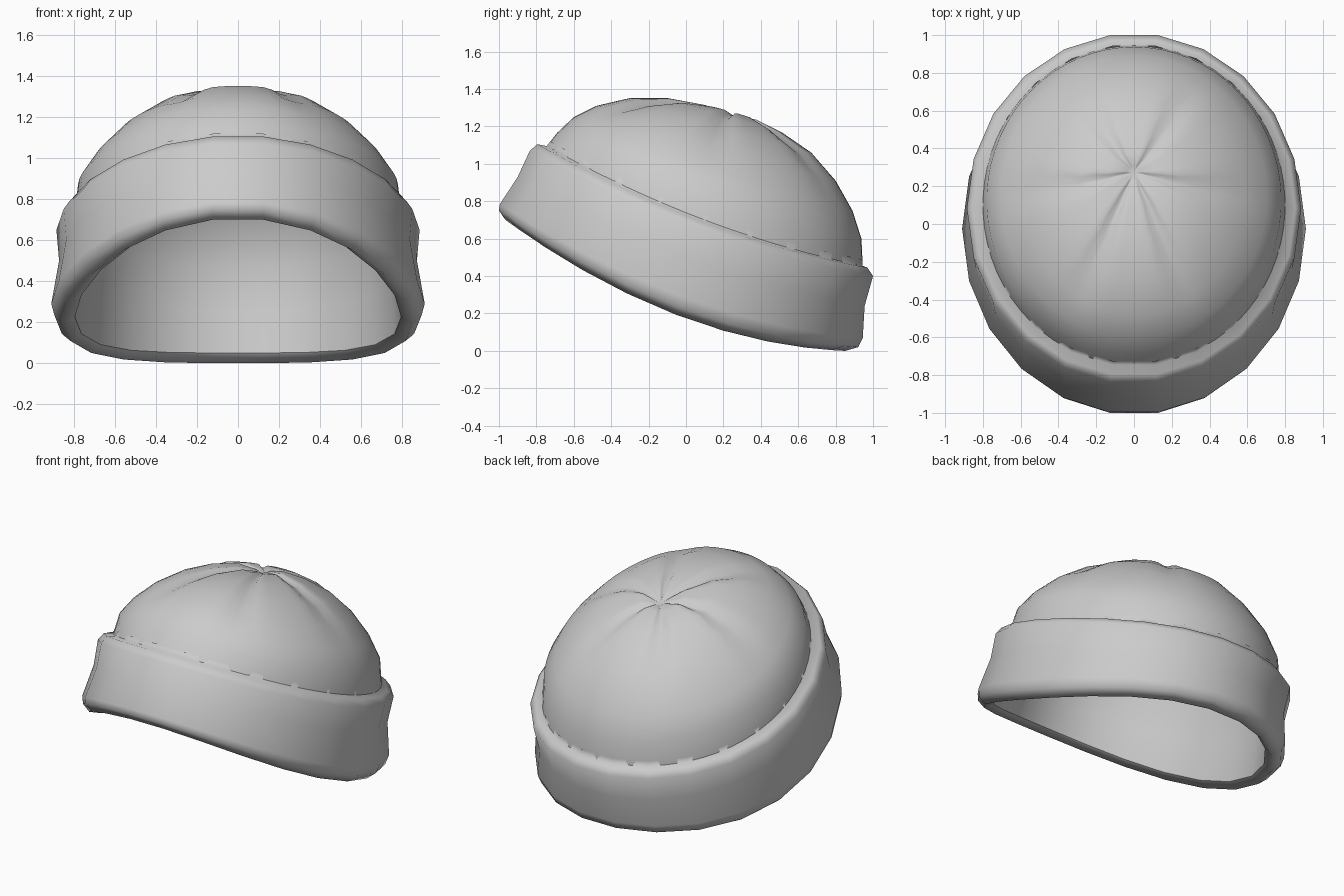
import bpy, bmesh, math

if "Cube" in bpy.data.objects:
    bpy.data.objects.remove(bpy.data.objects["Cube"])


def ring_point(ring, t, c_scale=1.0):
    """Point on an oval, sagging ring given by its front, side and back extremes."""
    yf, zf, xs, zs, yb, zb = ring
    c = -math.cos(t) * c_scale
    return [xs * math.sin(t),
            (yf + yb) / 2 + (yb - yf) / 2 * c,
            zs + (zb - zf) / 2 * c + ((zf + zb) / 2 - zs) * c * c]


def loft(name, rows, apex=None, flip=False):
    bm = bmesh.new()
    loops = [[bm.verts.new(p) for p in row] for row in rows]
    n = len(rows[0])
    for a, b in zip(loops, loops[1:]):
        for k in range(n):
            bm.faces.new((a[k], a[(k + 1) % n], b[(k + 1) % n], b[k]))
    if apex:
        tip = bm.verts.new(apex)
        for k in range(n):
            bm.faces.new((loops[-1][k], loops[-1][(k + 1) % n], tip))
    bmesh.ops.recalc_face_normals(bm, faces=bm.faces)
    if flip:
        bmesh.ops.reverse_faces(bm, faces=bm.faces)
    mesh = bpy.data.meshes.new(name)
    bm.to_mesh(mesh)
    bm.free()
    ob = bpy.data.objects.new(name, mesh)
    bpy.context.collection.objects.link(ob)
    for p in mesh.polygons:
        p.use_smooth = True
    return ob


N, M = 22, 66
FIT = 1 / math.cos(math.pi / N)


def coarse(r):
    return [ring_point(r, (k + .5) * 2 * math.pi / N, FIT) for k in range(N)]


# Each ring: front y, front z, side x, side z, back y, back z
# Folded cuff: valley at the crown, top edge, outer face, rounded bottom
valley = (-.745, 1.095, .80, .70, .945, .455)
rim = (-.91, .715, .795, .225, .82, .05)
cuff_rings = [
    (-.725, 1.12, .797, .73, .942, .49),
    valley,
    (-.795, 1.105, .855, .69, .97, .445),
    (-.835, 1.07, .885, .65, 1.0, .40),
    (-.90, .93, .872, .50, .955, .24),
    (-.995, .785, .91, .29, .945, .07),
    (-1.0, .75, .895, .235, .92, .02),
    (-.965, .70, .85, .195, .85, 0),
    rim,
]
loft("cuff", [coarse(r) for r in cuff_rings])

# Inside lining from the rim up under the crown
lining_rings = [
    rim,
    (-.80, .86, .775, .45, .865, .25),
    (-.70, 1.08, .765, .72, .91, .46),
    (-.57, 1.22, .69, .94, .86, .73),
    (-.29, 1.315, .43, 1.15, .65, 1.02),
    (.08, 1.275, .14, 1.23, .38, 1.19),
]
loft("lining", [coarse(r) for r in lining_rings], (0, .27, 1.20), flip=True)

# Crown: rings up to the pinched centre, last number is the seam depth
crown_rings = [
    (valley, 0),
    ((-.69, 1.165, .78, .86, .938, .60), 0),
    ((-.60, 1.25, .705, .97, .89, .75), 0),
    ((-.48, 1.31, .59, 1.09, .80, .91), .012),
    ((-.30, 1.352, .445, 1.19, .67, 1.06), .028),
    ((-.10, 1.352, .285, 1.26, .51, 1.17), .030),
    ((.10, 1.315, .14, 1.28, .38, 1.235), .028),
    ((.22, 1.265, .04, 1.255, .31, 1.245), .01),
]
crown = []
for r, depth in crown_rings:
    row = []
    for k in range(M):
        p = ring_point(r, k * 2 * math.pi / M)
        # six seams radiating from the centre
        off = abs((k + .5) % 11 - 6)
        p[2] -= depth * max(0, 1 - off / 2.2) ** 1.3
        row.append(p)
    crown.append(row)
loft("crown", crown, (0, .27, 1.235))
